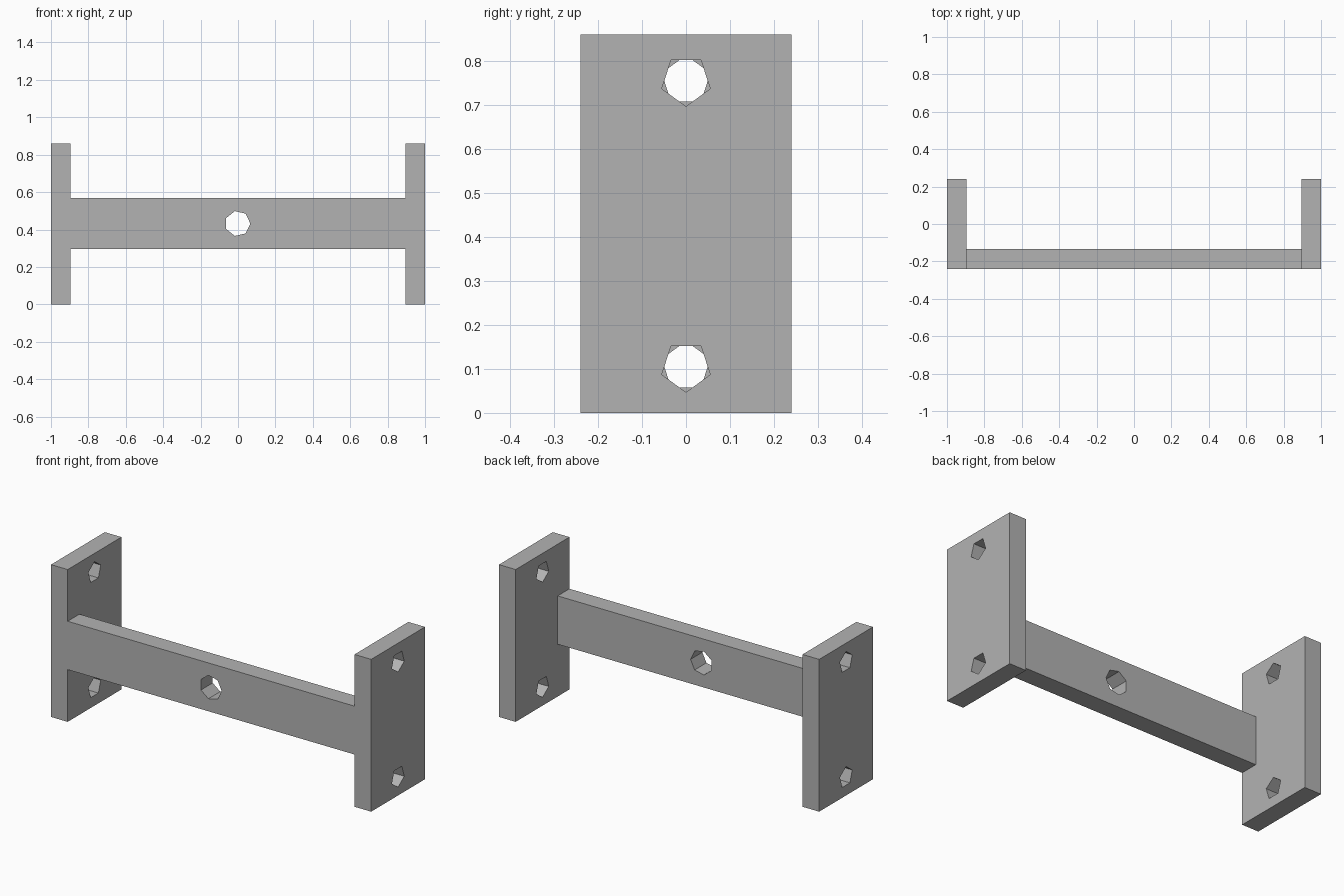
import bpy
import bmesh
from math import sin, cos, tau, radians
from mathutils import Vector

cube = bpy.data.objects.get("Cube")
if cube:
    bpy.data.objects.remove(cube, do_unlink=True)

grey = bpy.data.materials.new("plain grey")
grey.use_nodes = True
grey.diffuse_color = (0.45, 0.45, 0.45, 1)
grey.node_tree.nodes["Principled BSDF"].inputs["Base Color"].default_value = grey.diffuse_color


def add_object(name, bm):
    bmesh.ops.recalc_face_normals(bm, faces=bm.faces)
    mesh = bpy.data.meshes.new(name)
    bm.to_mesh(mesh)
    bm.free()
    mesh.materials.append(grey)
    obj = bpy.data.objects.new(name, mesh)
    bpy.context.collection.objects.link(obj)
    return obj


def box(name, low, high):
    bm = bmesh.new()
    bmesh.ops.create_cube(bm, size=1)
    low, high = Vector(low), Vector(high)
    for v in bm.verts:
        v.co = (low + high) / 2 + v.co * (high - low)
    return add_object(name, bm)


def drill(obj, center, u, axis, sides, radius, start):
    """Cut a polygonal hole; start is the first corner's angle from u towards z."""
    bm = bmesh.new()
    center, u, axis = Vector(center), Vector(u), Vector(axis)
    up = Vector((0, 0, 1))
    ring = []
    for i in range(sides):
        a = radians(start) + tau * i / sides
        ring.append(bm.verts.new(center - axis * 0.2 + radius * (u * cos(a) + up * sin(a))))
    face = bm.faces.new(ring)
    grown = bmesh.ops.extrude_face_region(bm, geom=[face], use_keep_orig=True)
    bmesh.ops.translate(bm, vec=axis * 0.4,
                        verts=[g for g in grown["geom"] if isinstance(g, bmesh.types.BMVert)])
    cutter = add_object("hole_cutter", bm)
    cutter.hide_render = True

    mod = obj.modifiers.new("hole", 'BOOLEAN')
    mod.operation = 'DIFFERENCE'
    mod.solver = 'EXACT'
    mod.object = cutter
    graph = bpy.context.evaluated_depsgraph_get()
    cut_mesh = bpy.data.meshes.new_from_object(obj.evaluated_get(graph))
    obj.modifiers.clear()
    obj.data = cut_mesh
    bpy.data.objects.remove(cutter, do_unlink=True)


INNER, DEPTH, HEIGHT = 0.896, 0.24, 0.86

# End plates, each with two five-sided bolt holes; the holes point opposite ways
for name, side in (("left_plate", 1), ("right_plate", -1)):
    xs = sorted((side * INNER, side))
    plate = box(name, (xs[0], -DEPTH, 0), (xs[1], DEPTH, HEIGHT))
    for z in (0.105, HEIGHT - 0.105):
        drill(plate, (side * 0.95, 0, z), (0, 1, 0), (1, 0, 0), 5, 0.058, -90 * side)

# Crossbar flush with the front of the plates, with a seven-sided hole
bar = box("crossbar", (-INNER, -DEPTH, 0.295), (INNER, -0.135, 0.568))
drill(bar, (-0.002, -0.19, 0.432), (1, 0, 0), (0, 1, 0), 7, 0.068, 0)
